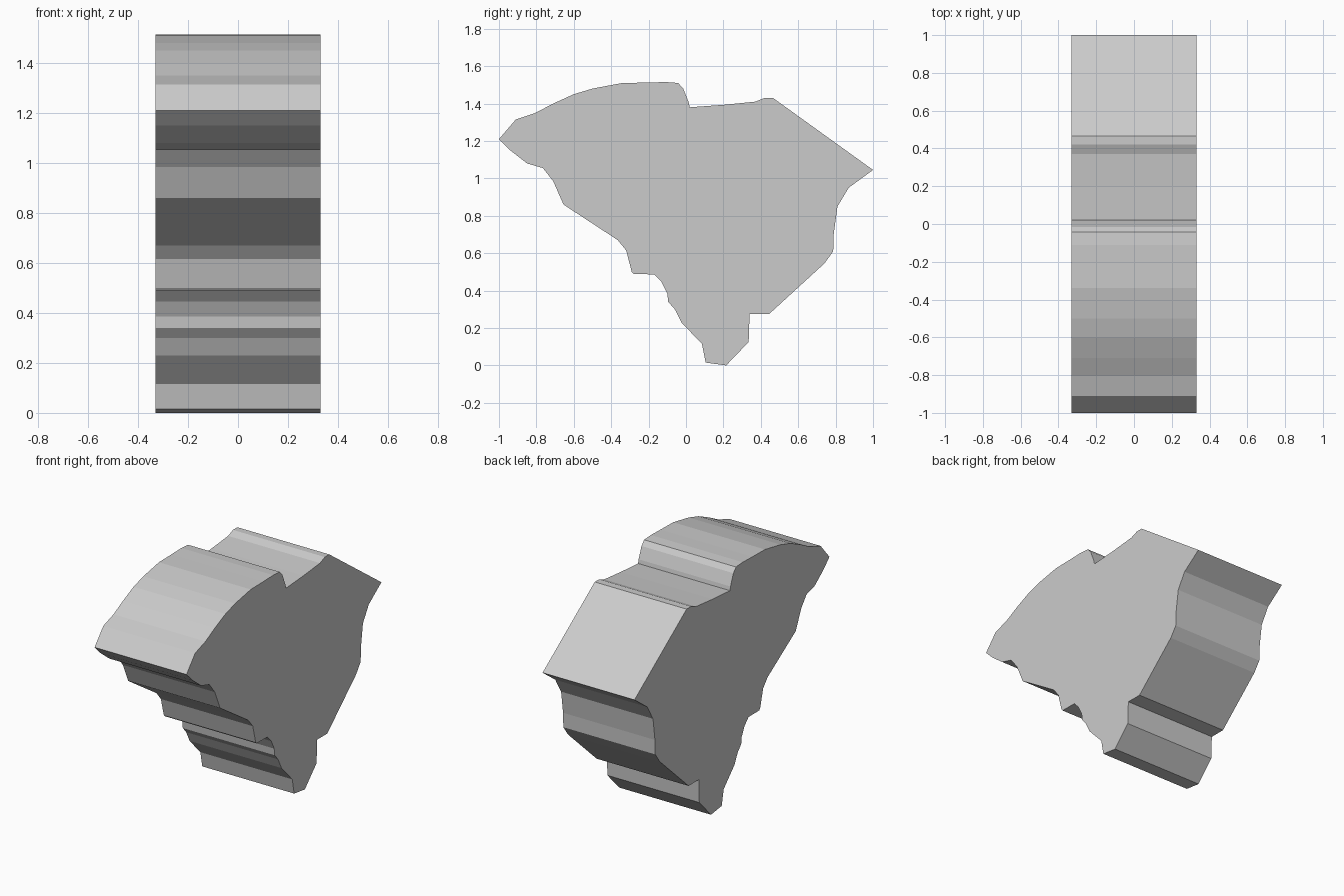
import bpy, bmesh

# Outline of the slab in the side (y, z) plane, clockwise from the front tip
OUTLINE = [
    # upper edge
    (-1.0, 1.21), (-0.91, 1.315), (-0.805, 1.35), (-0.71, 1.40), (-0.60, 1.45),
    (-0.50, 1.48), (-0.34, 1.51), (-0.21, 1.512), (-0.11, 1.515), (-0.042, 1.51),
    (-0.015, 1.48), (0.015, 1.405), (0.02, 1.38), (0.20, 1.393), (0.37, 1.41),
    (0.42, 1.43), (0.465, 1.43),
    # back edge
    (1.0, 1.045), (0.87, 0.95), (0.81, 0.85), (0.79, 0.705), (0.787, 0.61),
    (0.74, 0.545), (0.445, 0.275), (0.34, 0.275), (0.335, 0.125),
    # foot
    (0.215, 0.0), (0.105, 0.015), (0.085, 0.115),
    # front edge
    (-0.025, 0.23), (-0.06, 0.30), (-0.095, 0.34), (-0.10, 0.385),
    (-0.13, 0.445), (-0.17, 0.487), (-0.28, 0.488), (-0.29, 0.50),
    (-0.32, 0.615), (-0.365, 0.67), (-0.655, 0.86), (-0.71, 0.985),
    (-0.765, 1.055), (-0.85, 1.08), (-0.94, 1.15),
]
HALF_WIDTH = 0.33

# Extrude the outline along x
bm = bmesh.new()
side = bm.faces.new([bm.verts.new((-HALF_WIDTH, y, z)) for y, z in OUTLINE])
result = bmesh.ops.extrude_face_region(bm, geom=[side], use_keep_orig=True)
moved = [v for v in result["geom"] if isinstance(v, bmesh.types.BMVert)]
bmesh.ops.translate(bm, verts=moved, vec=(2 * HALF_WIDTH, 0, 0))
bmesh.ops.recalc_face_normals(bm, faces=bm.faces)

mesh = bpy.data.meshes.new("map_slab")
bm.to_mesh(mesh)
bm.free()
slab = bpy.data.objects.new("map_slab", mesh)
bpy.context.collection.objects.link(slab)
